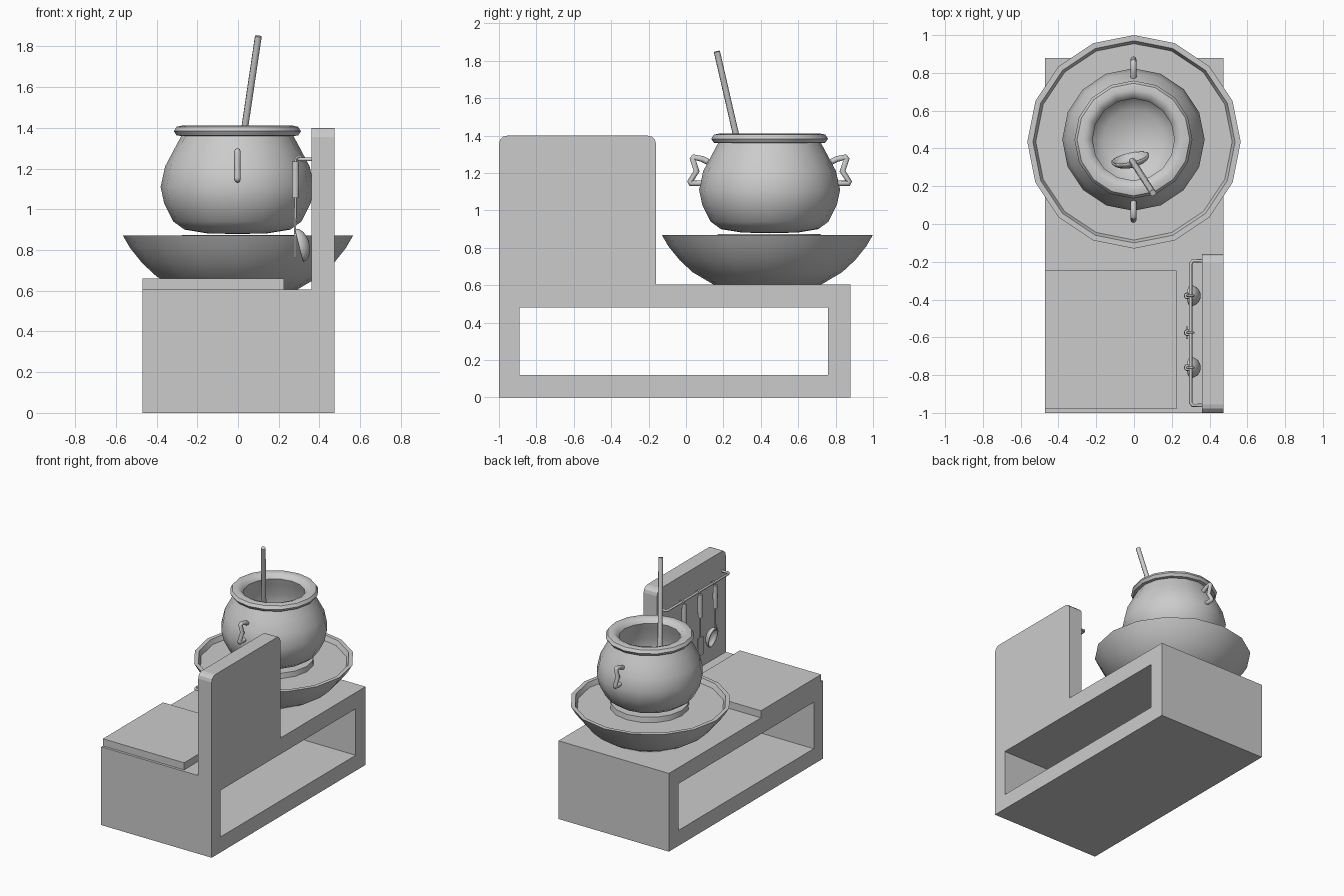
import bpy, bmesh, math
from mathutils import Vector, Matrix

if "Cube" in bpy.data.objects:
    bpy.data.objects.remove(bpy.data.objects["Cube"])


def finish(name, bm, smooth=None):
    bmesh.ops.recalc_face_normals(bm, faces=bm.faces)
    me = bpy.data.meshes.new(name)
    bm.to_mesh(me)
    bm.free()
    ob = bpy.data.objects.new(name, me)
    bpy.context.collection.objects.link(ob)
    if smooth:
        bpy.ops.object.select_all(action='DESELECT')
        ob.select_set(True)
        bpy.context.view_layer.objects.active = ob
        bpy.ops.object.shade_smooth_by_angle(angle=math.radians(smooth))
    return ob


def box(name, lo, hi):
    bm = bmesh.new()
    bmesh.ops.create_cube(bm, size=1)
    for v in bm.verts:
        v.co = [l + (c + 0.5) * (h - l) for c, l, h in zip(v.co, lo, hi)]
    return finish(name, bm)


def lathe(name, profile, centre, sides=16):
    """Turn (radius, z) points around a vertical axis; radius 0 ends close to a point."""
    bm = bmesh.new()
    rings = []
    for r, z in profile:
        n = 1 if r == 0 else sides
        rings.append([bm.verts.new((centre[0] + r * math.cos(2 * math.pi * i / sides),
                                    centre[1] + r * math.sin(2 * math.pi * i / sides), z))
                      for i in range(n)])
    for a, b in zip(rings, rings[1:]):
        for i in range(sides):
            quad = [a[i % len(a)], a[(i + 1) % len(a)], b[(i + 1) % len(b)], b[i % len(b)]]
            bm.faces.new(list(dict.fromkeys(quad)))
    return finish(name, bm, 45)


def tube(name, pts, radius, res=2):
    cu = bpy.data.curves.new(name, 'CURVE')
    cu.dimensions = '3D'
    cu.bevel_depth = radius
    cu.bevel_resolution = res
    cu.use_fill_caps = True
    sp = cu.splines.new('POLY')
    sp.points.add(len(pts) - 1)
    for p, co in zip(sp.points, pts):
        p.co = (*co, 1)
    sp.use_smooth = True
    ob = bpy.data.objects.new(name, cu)
    bpy.context.collection.objects.link(ob)
    return ob


def scoop(name, centre, size, face, up):
    """Hollow half-ellipsoid spoon bowl; open side looks along face, long axis along up."""
    bm = bmesh.new()
    bmesh.ops.create_uvsphere(bm, u_segments=16, v_segments=12, radius=1)
    bmesh.ops.delete(bm, geom=[v for v in bm.verts if v.co.z > 0.01], context='VERTS')
    up = Vector(up).normalized()
    side = up.cross(Vector(face)).normalized()
    out = side.cross(up)
    basis = Matrix((side, up, out)).transposed()
    for v in bm.verts:
        v.co = Vector(centre) + basis @ Vector([c * s for c, s in zip(v.co, size)])
    ob = finish(name, bm, 50)
    mod = ob.modifiers.new('thickness', 'SOLIDIFY')
    mod.thickness = 0.008
    mod.offset = 0
    return ob


# Counter: rectangular frame with an opening right through
bm = bmesh.new()
loops = []
for x in (-0.47, 0.475):
    for y0, y1, z0, z1 in ((-1, 0.88, 0, 0.605), (-0.89, 0.76, 0.12, 0.48)):
        loops.append([bm.verts.new((x, y, z)) for y, z in ((y0, z0), (y1, z0), (y1, z1), (y0, z1))])
for a, b in ((0, 1), (2, 3), (0, 2), (1, 3)):
    for i in range(4):
        j = (i + 1) % 4
        bm.faces.new((loops[a][i], loops[a][j], loops[b][j], loops[b][i]))
finish('counter', bm)

# Upright side panel with rounded top corners
panel = box('side_panel', (0.36, -1, 0.6), (0.475, -0.16, 1.4))
bm = bmesh.new()
bm.from_mesh(panel.data)
corners = [e for e in bm.edges if all(v.co.z > 1.3 for v in e.verts)
           and abs(e.verts[0].co.x - e.verts[1].co.x) > 0.05]
bmesh.ops.bevel(bm, geom=corners, offset=0.045, segments=3, profile=0.5, affect='EDGES')
bm.to_mesh(panel.data)
bm.free()

# Cutting board
box('cutting_board', (-0.47, -0.98, 0.605), (0.225, -0.245, 0.66))

# Fire bowl and the burner disc in it
lathe('fire_bowl', [(0, 0.605), (0.29, 0.605), (0.40, 0.67), (0.47, 0.735), (0.53, 0.81),
                    (0.565, 0.87), (0.535, 0.87), (0.52, 0.835), (0, 0.835)], (0, 0.435))
lathe('burner_disc', [(0, 0.83), (0.28, 0.83), (0.275, 0.874), (0, 0.874)], (0, 0.445))

# Cauldron with rolled rim and hollow inside
POT = (-0.003, 0.447)
lathe('cauldron', [(0, 0.878), (0.15, 0.882), (0.26, 0.9), (0.315, 0.94), (0.36, 1.03),
                   (0.377, 1.11), (0.355, 1.21), (0.31, 1.295), (0.275, 1.36),
                   (0.298, 1.362), (0.312, 1.383), (0.298, 1.405), (0.265, 1.412),
                   (0.235, 1.402), (0.217, 1.375), (0.23, 1.33), (0.26, 1.24), (0.27, 1.13),
                   (0.24, 1.03), (0.16, 0.96), (0, 0.94)], POT)

# Cauldron handles, front and back
for side, s in (('front', 1), ('back', -1)):
    tube(side + '_handle',
         [(POT[0], POT[1] - s * d, z) for d, z in
          ((0.33, 1.26), (0.36, 1.275), (0.405, 1.285), (0.412, 1.275), (0.39, 1.21),
           (0.425, 1.155), (0.42, 1.145), (0.36, 1.145))], 0.016)

# Stirring spoon leaning in the cauldron
top, low = Vector((0.1, 0.165, 1.85)), Vector((-0.01, 0.335, 1.11))
tube('stirring_stick', [low, top], 0.017)
axis = (top - low).normalized()
scoop('stirring_spoon', low - axis * 0.07, (0.1, 0.1, 0.045), (-0.25, 1, 0), axis)

# Utensil rail on the panel
tube('utensil_rail', [(0.365, -0.195, 1.245), (0.31, -0.195, 1.245), (0.3, -0.21, 1.245),
                      (0.3, -0.945, 1.245), (0.31, -0.96, 1.245), (0.365, -0.96, 1.245)], 0.009)

# Hanging utensils: hook, grip, neck and head
for name, y in (('ladle', -0.38), ('spatula', -0.575), ('serving_spoon', -0.76)):
    tube(name + '_hook', [(0.282, y, 1.225), (0.284, y, 1.25), (0.3, y, 1.262),
                          (0.316, y, 1.25), (0.314, y, 1.235)], 0.006, 1)
    lathe(name + '_grip', [(0, 1.055), (0.016, 1.055), (0.018, 1.15), (0.016, 1.235),
                           (0, 1.235)], (0.282, y), 10)
    tube(name + '_neck', [(0.282, y, 1.06), (0.28, y, 0.88)], 0.006, 1)
    if name == 'spatula':
        box(name + '_head', (0.276, y - 0.033, 0.76), (0.286, y + 0.033, 0.9))
    else:
        scoop(name + '_head', (0.299, y, 0.822), (0.052, 0.08, 0.048),
              (-1, 0, -0.25), (-0.25, 0, 1))
